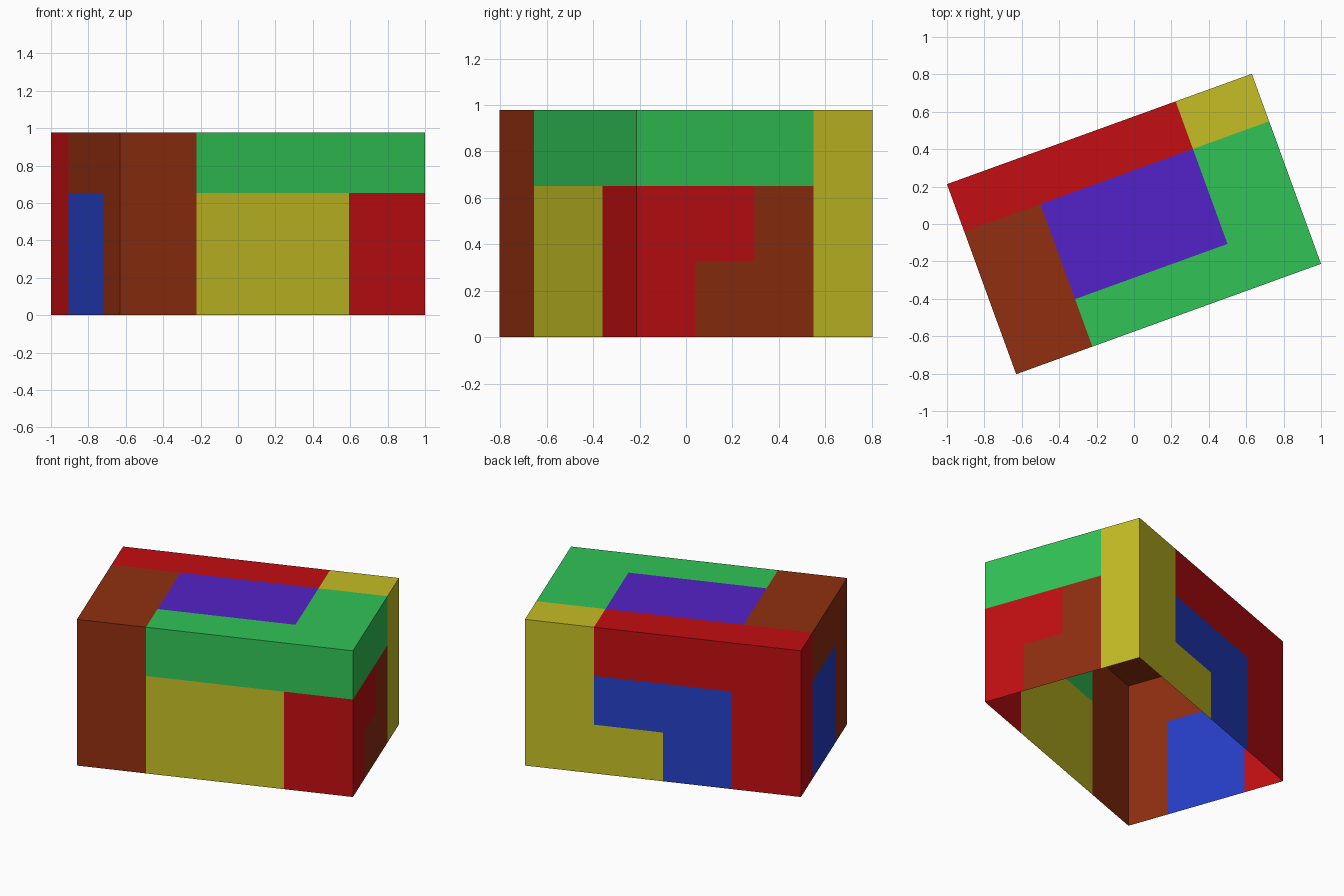
import bpy, bmesh
from mathutils import Vector

if "Cube" in bpy.data.objects:
    bpy.data.objects.remove(bpy.data.objects["Cube"])

# Interlocking block box: 4 x 4 x 3 cells, open underneath, turned about z
ORIGIN = Vector((-0.63, -0.803, 0.0))          # front left bottom corner
AXES = (Vector((0.4075, 0.1475, 0)),           # one cell along the length
        Vector((-0.0925, 0.254, 0)),           # one cell towards the back
        Vector((0, 0, 0.326)))                 # one cell upwards
SIZE = (4, 4, 3)

# Cell plan, bottom layer first; each layer lists rows from front to back
LAYERS = (("NYYR", "B  N", "B  N", "RBYY"),
          ("NYYR", "B  R", "B  N", "RBBY"),
          ("NGGG", "NPPG", "NPPG", "RRRY"))

PIECES = {"R": ("red", (194, 14, 18)),
          "G": ("green", (49, 196, 86)),
          "Y": ("yellow", (197, 190, 37)),
          "N": ("brown", (144, 47, 16)),
          "P": ("purple", (84, 34, 200)),
          "B": ("blue", (38, 63, 200))}


def linear(c):
    c /= 255
    return c / 12.92 if c <= 0.04045 else ((c + 0.055) / 1.055) ** 2.4


def outer_quads(cell):
    """Corner points of the cell's faces that lie on the outside of the box."""
    for axis in range(3):
        for side in (0, 1):
            edge = SIZE[axis] - 1 if side else 0
            if cell[axis] != edge or (axis == 2 and side == 0):
                continue                       # inside, or the open bottom
            a, b = (axis + 1) % 3, (axis + 2) % 3
            quad = []
            for da, db in ((0, 0), (1, 0), (1, 1), (0, 1)):
                p = list(cell)
                p[axis] += side
                p[a] += da
                p[b] += db
                quad.append(ORIGIN + sum((AXES[i] * p[i] for i in range(3)), Vector()))
            yield quad if side else quad[::-1]


# One object per coloured piece
for key, (name, rgb) in PIECES.items():
    bm = bmesh.new()
    for w, layer in enumerate(LAYERS):
        for v, row in enumerate(layer):
            for u, code in enumerate(row):
                if code == key:
                    for quad in outer_quads((u, v, w)):
                        bm.faces.new([bm.verts.new(p) for p in quad])
    bmesh.ops.remove_doubles(bm, verts=bm.verts, dist=1e-4)
    mesh = bpy.data.meshes.new(name + "_piece")
    bm.to_mesh(mesh)
    bm.free()
    mat = bpy.data.materials.new(name)
    mat.diffuse_color = (*[linear(c) for c in rgb], 1)
    mat.use_nodes = True
    mat.node_tree.nodes["Principled BSDF"].inputs["Base Color"].default_value = mat.diffuse_color
    mesh.materials.append(mat)
    bpy.context.collection.objects.link(bpy.data.objects.new(name + "_piece", mesh))
